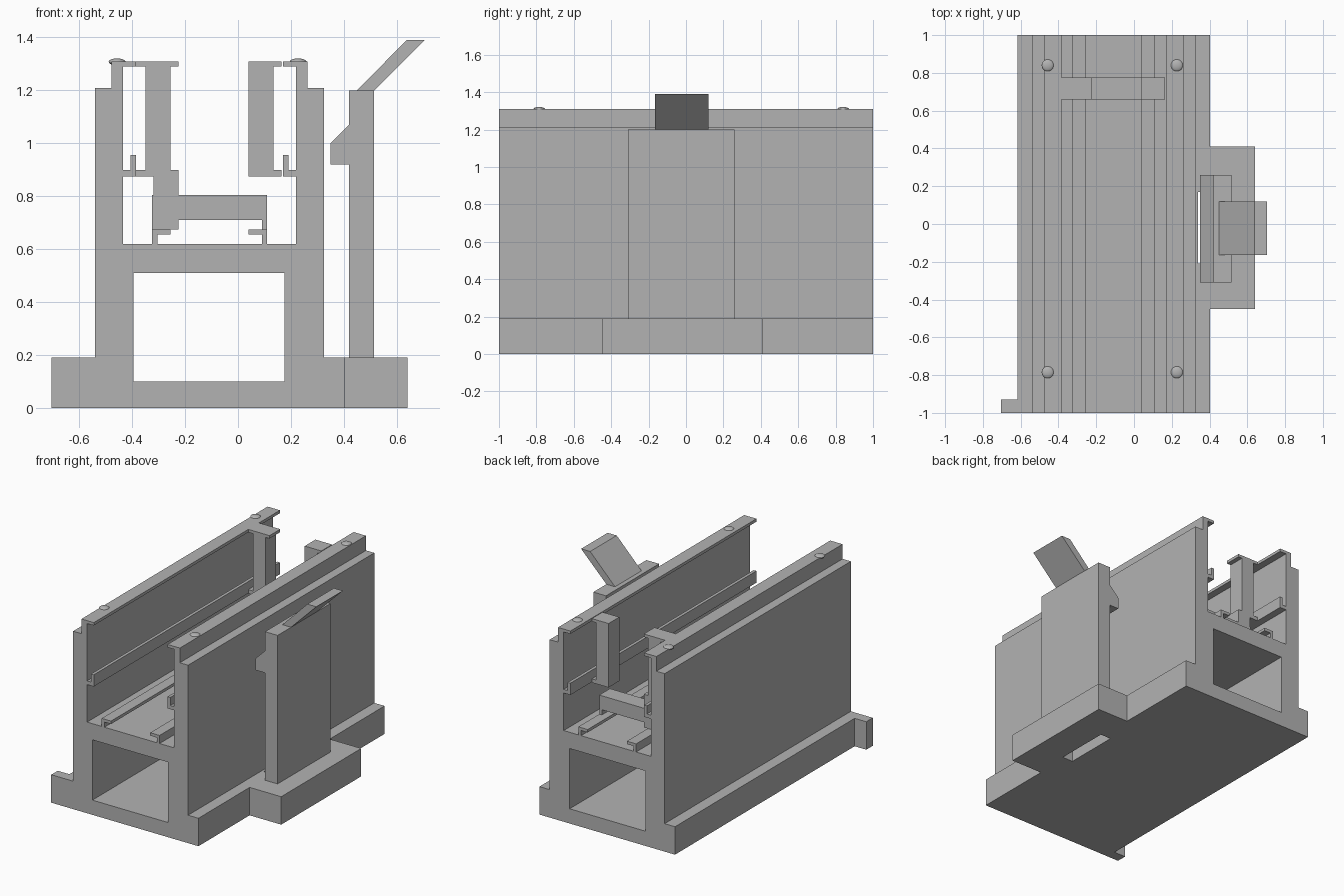
import bpy, bmesh, math

if "Cube" in bpy.data.objects:
    bpy.data.objects.remove(bpy.data.objects["Cube"])

GREY = bpy.data.materials.new("plain grey")
GREY.diffuse_color = (0.45, 0.45, 0.45, 1)
GREY.use_nodes = True
GREY.node_tree.nodes["Principled BSDF"].inputs["Base Color"].default_value = GREY.diffuse_color


def prism(name, profile, y0, y1):
    """Extrude an (x, z) outline along y."""
    bm = bmesh.new()
    face = bm.faces.new([bm.verts.new((x, y0, z)) for x, z in profile])
    ext = bmesh.ops.extrude_face_region(bm, geom=[face])
    moved = [v for v in ext["geom"] if isinstance(v, bmesh.types.BMVert)]
    bmesh.ops.translate(bm, verts=moved, vec=(0, y1 - y0, 0))
    bmesh.ops.recalc_face_normals(bm, faces=bm.faces[:])
    mesh = bpy.data.meshes.new(name)
    bm.to_mesh(mesh)
    bm.free()
    mesh.materials.append(GREY)
    obj = bpy.data.objects.new(name, mesh)
    bpy.context.collection.objects.link(obj)
    return obj


def box(name, x0, x1, y0, y1, z0, z1):
    return prism(name, [(x0, z0), (x1, z0), (x1, z1), (x0, z1)], y0, y1)


def combine(obj, other, operation):
    """Apply a boolean and remove the helper."""
    other.hide_render = True
    mod = obj.modifiers.new("cut", 'BOOLEAN')
    mod.object, mod.operation, mod.solver = other, operation, 'EXACT'
    bpy.context.view_layer.objects.active = obj
    bpy.ops.object.modifier_apply(modifier=mod.name)
    bpy.data.objects.remove(other)


# Main body: one side of the channel, mirrored about the channel centre
MID = -0.1075
half = [(0.1075, 0.62), (0.1975, 0.62), (0.1975, 0.655), (0.1475, 0.655),
        (0.1475, 0.675), (0.2175, 0.675), (0.2175, 0.62), (0.3275, 0.62),
        (0.3275, 0.875), (0.2775, 0.875), (0.2775, 0.955), (0.2985, 0.955),
        (0.2985, 0.90), (0.3275, 0.90), (0.3275, 1.29), (0.2775, 1.29),
        (0.2775, 1.31), (0.370, 1.31), (0.370, 1.21), (0.4325, 1.21),
        (0.4325, 0.19), (0.51, 0.19), (0.51, 0)]
half = half[1:]
outline = [(MID + x, z) for x, z in half] + [(MID - x, z) for x, z in reversed(half)]
body = prism("channel_body", outline, -1, 1)
combine(body, box("side_tab", 0.36, 0.64, -0.45, 0.41, 0, 0.19), 'UNION')
combine(body, box("corner_tab", -0.705, -0.58, -1, -0.93, 0, 0.19), 'UNION')
combine(body, box("tunnel", -0.395, 0.175, -1.1, 1.1, 0.10, 0.51), 'DIFFERENCE')
combine(body, box("latch_slot", 0.34, 0.42, -0.21, 0.17, -0.1, 0.3), 'DIFFERENCE')

# Cross brackets hanging between the rails
prism("left_bracket", [
    (-0.385, 1.31), (-0.225, 1.31), (-0.225, 1.29), (-0.255, 1.29), (-0.255, 0.90),
    (-0.225, 0.90), (-0.225, 0.805), (0.11, 0.805), (0.11, 0.675), (0.09, 0.675),
    (0.09, 0.71), (-0.225, 0.71), (-0.225, 0.675), (-0.325, 0.675), (-0.325, 0.805),
    (-0.32, 0.805), (-0.32, 0.875), (-0.385, 0.875), (-0.385, 0.90), (-0.35, 0.90),
    (-0.35, 1.29), (-0.385, 1.29)], 0.66, 0.775)
prism("right_bracket", [
    (0.165, 1.31), (0.04, 1.31), (0.04, 0.875), (0.165, 0.875), (0.165, 0.90),
    (0.135, 0.90), (0.135, 1.29), (0.165, 1.29)], 0.66, 0.775)

# Latch plate with hook, and its slanted handle
prism("latch_plate", [
    (0.42, 0.19), (0.515, 0.19), (0.515, 1.20), (0.42, 1.20), (0.42, 1.07),
    (0.35, 1.0), (0.35, 0.92), (0.42, 0.92)], -0.31, 0.26)
prism("latch_handle", [(0.45, 1.20), (0.515, 1.20), (0.705, 1.39), (0.637, 1.39)],
      -0.165, 0.12)

# Low round bumps on the rail tops
for x in (-0.457, 0.227):
    for y in (-0.785, 0.84):
        bpy.ops.mesh.primitive_uv_sphere_add(segments=24, ring_count=12, radius=1,
                                             location=(x, y, 1.308))
        bump = bpy.context.object
        bump.name = "rail_bump"
        bump.scale = (0.032, 0.032, 0.013)
        bump.data.materials.append(GREY)
        bpy.ops.object.shade_smooth_by_angle(angle=math.radians(40))
